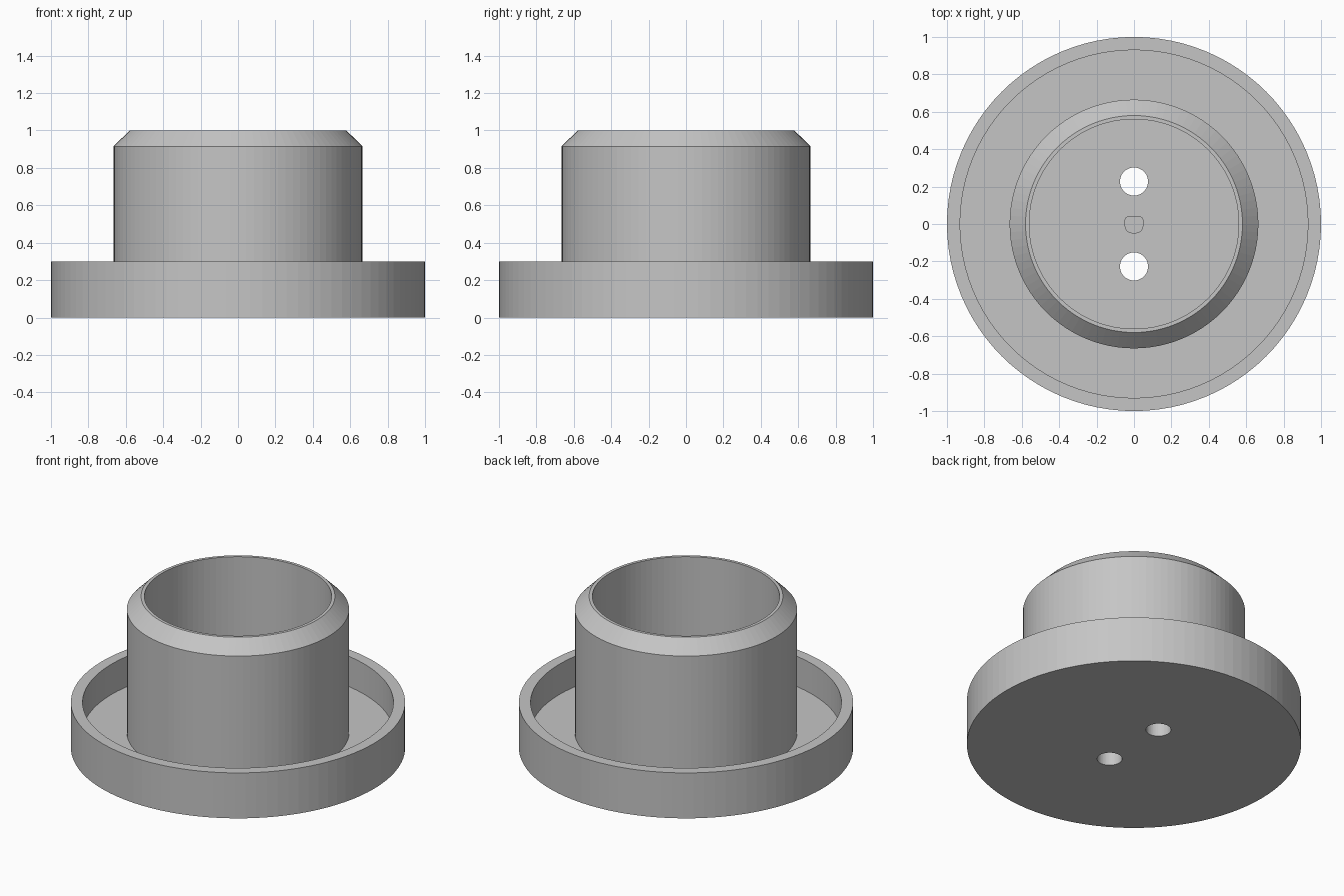
import bpy
import bmesh
from math import cos, sin, tau

SEGMENTS = 96

if "Cube" in bpy.data.objects:
    bpy.data.objects.remove(bpy.data.objects["Cube"], do_unlink=True)

grey = bpy.data.materials.new("Plain grey")
grey.use_nodes = True
grey.diffuse_color = (0.56, 0.56, 0.56, 1)
grey.node_tree.nodes["Principled BSDF"].inputs["Base Color"].default_value = grey.diffuse_color


def add_object(name, bm):
    bmesh.ops.recalc_face_normals(bm, faces=bm.faces)
    mesh = bpy.data.meshes.new(name)
    bm.to_mesh(mesh)
    bm.free()
    mesh.materials.append(grey)
    obj = bpy.data.objects.new(name, mesh)
    bpy.context.collection.objects.link(obj)
    return obj


def lathe(name, profile):
    """Turn a (radius, height) profile into a closed solid with flat end caps."""
    bm = bmesh.new()
    rings = [[bm.verts.new((r * cos(tau * i / SEGMENTS), r * sin(tau * i / SEGMENTS), z))
              for i in range(SEGMENTS)] for r, z in profile]
    for low, high in zip(rings, rings[1:]):
        for i in range(SEGMENTS):
            j = (i + 1) % SEGMENTS
            bm.faces.new((low[i], low[j], high[j], high[i]))
    bm.faces.new(rings[0])
    bm.faces.new(rings[-1])
    return add_object(name, bm)


# Flanged tray with a chamfered hollow cup rising from its floor
body = lathe("flanged_cup", [
    (1, 0), (1, 0.3), (0.93, 0.3), (0.93, 0.1),
    (0.665, 0.1), (0.665, 0.915), (0.58, 1), (0.56, 1), (0.56, 0.1)])

# Two screw holes through the floor
for side in (-1, 1):
    bm = bmesh.new()
    bmesh.ops.create_cone(bm, cap_ends=True, segments=48, radius1=0.075, radius2=0.075, depth=0.5)
    cutter = add_object("screw_hole_cutter", bm)
    cutter.location.y = 0.227 * side
    cutter.hide_render = True
    cutter.hide_viewport = True
    cut = body.modifiers.new("Screw hole", "BOOLEAN")
    cut.operation = "DIFFERENCE"
    cut.solver = "EXACT"
    cut.object = cutter

# Small key in the middle of the cup floor, rounder towards the front
bm = bmesh.new()
outline = []
for cx, cy, r, quarter in ((0.03, 0.02, 0.02, 0), (-0.03, 0.02, 0.02, 1),
                           (-0.01, -0.01, 0.04, 2), (0.01, -0.01, 0.04, 3)):
    for step in range(7):
        a = tau / 4 * (quarter + step / 6)
        outline.append(bm.verts.new((cx + r * cos(a), cy + r * sin(a), 0.09)))
base = bm.faces.new(outline)
top = bmesh.ops.extrude_face_region(bm, geom=[base], use_keep_orig=True)["geom"]
bmesh.ops.translate(bm, vec=(0, 0, 0.05), verts=[v for v in top if isinstance(v, bmesh.types.BMVert)])
add_object("centre_key", bm)
